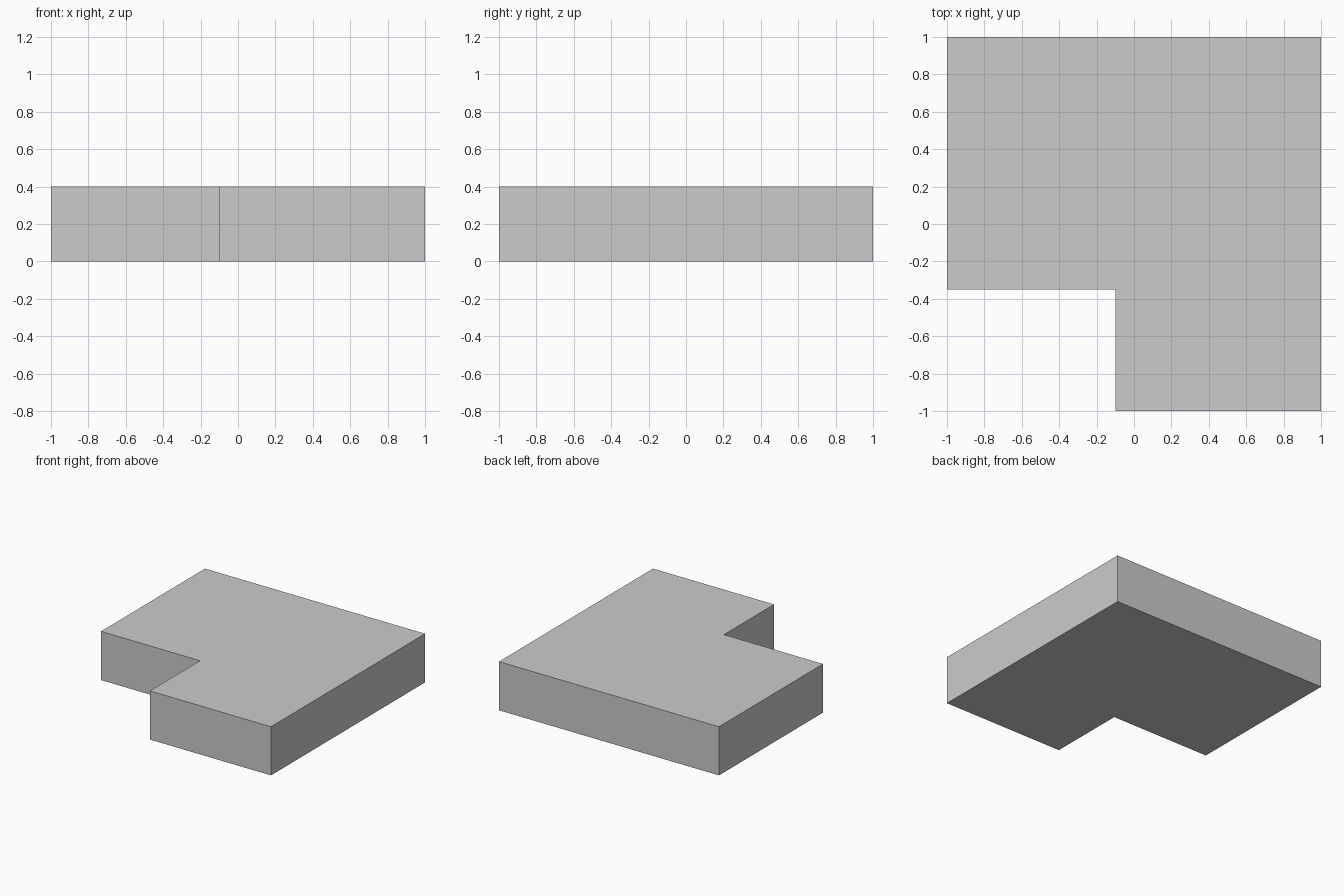
import bpy
import bmesh

if "Cube" in bpy.data.objects:
    bpy.data.objects.remove(bpy.data.objects["Cube"])

HEIGHT = 0.4
# L-shaped outline, counter-clockwise from above
OUTLINE = [(-0.1, -1), (1, -1), (1, 1), (-1, 1), (-1, -0.35), (-0.1, -0.35)]


def extruded_slab(name, outline, height):
    bm = bmesh.new()
    base = bm.faces.new([bm.verts.new((x, y, 0)) for x, y in outline])
    top = bmesh.ops.extrude_face_region(bm, geom=[base], use_keep_orig=True)
    verts = [v for v in top["geom"] if isinstance(v, bmesh.types.BMVert)]
    bmesh.ops.translate(bm, verts=verts, vec=(0, 0, height))
    bmesh.ops.recalc_face_normals(bm, faces=bm.faces)
    mesh = bpy.data.meshes.new(name)
    bm.to_mesh(mesh)
    bm.free()
    obj = bpy.data.objects.new(name, mesh)
    bpy.context.collection.objects.link(obj)
    return obj


# Solid slab with one corner notched out
extruded_slab("corner_slab", OUTLINE, HEIGHT)
